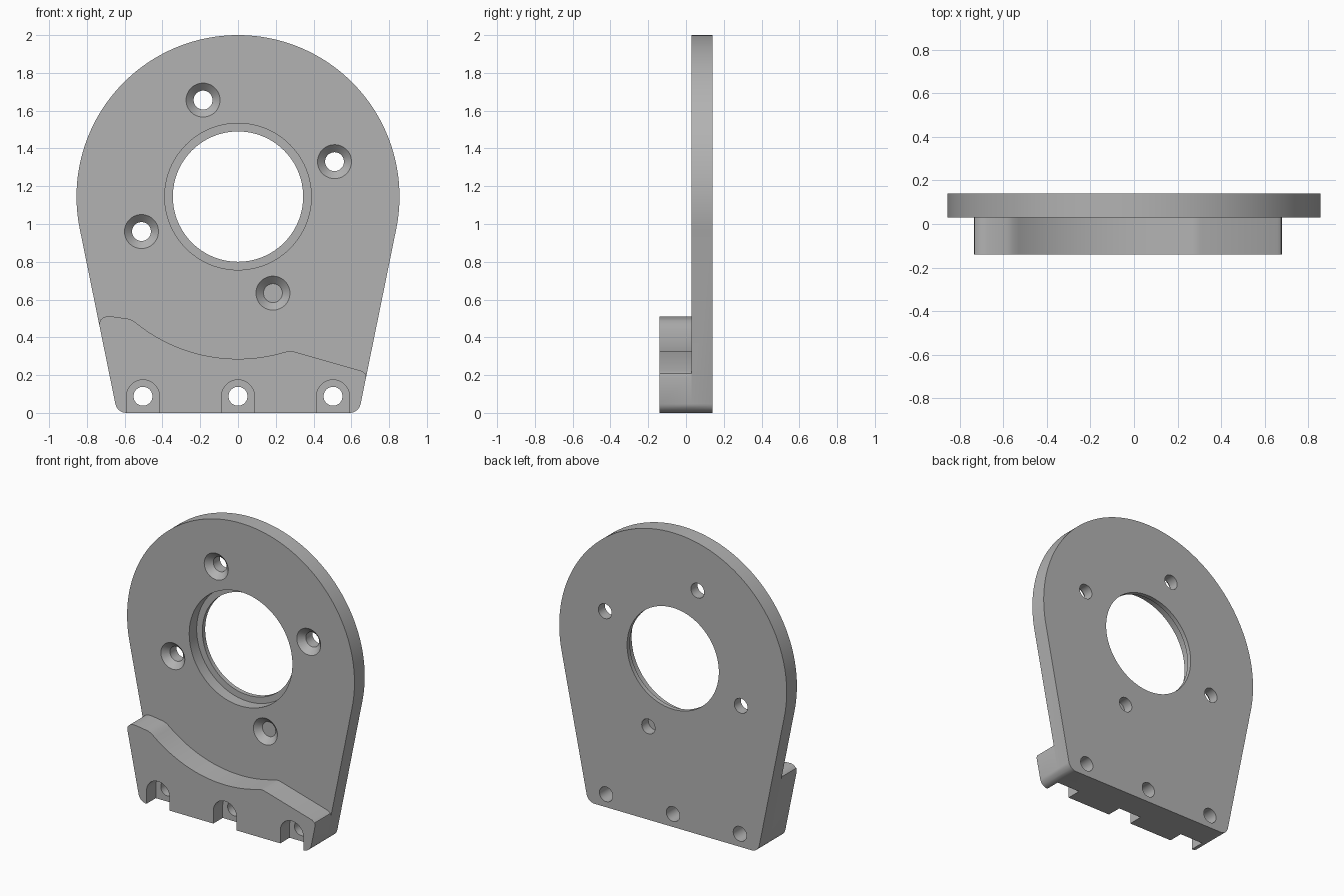
import bpy, bmesh, math
from mathutils import Matrix

cube = bpy.data.objects.get("Cube")
if cube:
    bpy.data.objects.remove(cube)

# Material
metal = bpy.data.materials.new("plain grey")
metal.use_nodes = True
GREY = (0.45, 0.45, 0.45, 1)
metal.diffuse_color = GREY
metal.node_tree.nodes["Principled BSDF"].inputs["Base Color"].default_value = GREY

# Main dimensions
FRONT, FACE, BACK = -0.14, 0.03, 0.14
CENTRE_Z, RADIUS = 1.145, 0.855
TAPER = math.radians(11.5)


def arc(cx, cz, r, start, end, n):
    """Points of an arc in the xz plane, angles in degrees."""
    angles = [math.radians(start + (end - start) * i / n) for i in range(n + 1)]
    return [(cx + r * math.cos(a), cz + r * math.sin(a)) for a in angles]


def side_x(z):
    """Half width of the tapered sides at height z."""
    tangent_z = CENTRE_Z - RADIUS * math.sin(TAPER)
    return RADIUS * math.cos(TAPER) - (tangent_z - z) * math.tan(TAPER)


def add_object(name, bm):
    bmesh.ops.recalc_face_normals(bm, faces=bm.faces)
    mesh = bpy.data.meshes.new(name)
    bm.to_mesh(mesh)
    bm.free()
    obj = bpy.data.objects.new(name, mesh)
    obj.data.materials.append(metal)
    bpy.context.collection.objects.link(obj)
    return obj


def extrude(name, outline, y0, y1):
    bm = bmesh.new()
    face = bm.faces.new([bm.verts.new((x, y0, z)) for x, z in outline])
    side = bmesh.ops.extrude_face_region(bm, geom=[face])["geom"]
    verts = [v for v in side if isinstance(v, bmesh.types.BMVert)]
    bmesh.ops.translate(bm, verts=verts, vec=(0, y1 - y0, 0))
    return add_object(name, bm)


def cone(name, x, z, r0, r1, y0, y1, segments=48):
    """Round cutter along y, radius r0 at y0 and r1 at y1."""
    bm = bmesh.new()
    place = Matrix.Translation((x, (y0 + y1) / 2, z)) @ Matrix.Rotation(-math.pi / 2, 4, "X")
    bmesh.ops.create_cone(bm, cap_ends=True, segments=segments, radius1=r0,
                          radius2=r1, depth=y1 - y0, matrix=place)
    return add_object(name, bm)


def combine(target, other, operation):
    mod = target.modifiers.new(operation.title(), "BOOLEAN")
    mod.operation, mod.solver, mod.object = operation, "EXACT", other
    bpy.context.view_layer.objects.active = target
    bpy.ops.object.modifier_apply(modifier=mod.name)
    bpy.data.objects.remove(other)


# Bottom corners shared by plate and block
corner = 0.06
corner_x = side_x(corner) - corner * 1.02
taper_deg = math.degrees(TAPER)
bottom = (arc(-corner_x, corner, corner, 180 + taper_deg, 270, 8)
          + arc(corner_x, corner, corner, 270, 360 - taper_deg, 8))

# Round-topped plate
plate = extrude("mounting_plate",
                bottom + arc(0, CENTRE_Z, RADIUS, -taper_deg, 180 + taper_deg, 128),
                FACE, BACK)

# Stepped front block with a scoop concentric with the plate
right_end = [(side_x(0.19), 0.19), (0.674, 0.208), (0.656, 0.222)]
right_peak = [(0.305, 0.322), (0.285, 0.327), (0.265, 0.326)]
scoop = arc(0, CENTRE_Z, 0.859, 286.2, 231.9, 40)
left_peak = [(-0.555, 0.488), (-0.58, 0.498), (-0.67, 0.511), (-0.695, 0.511),
             (-0.715, 0.504), (-0.731, 0.489), (-side_x(0.465), 0.465)]
block = extrude("front_block", bottom + right_end + right_peak + scoop + left_peak,
                FRONT, FACE)
combine(plate, block, "UNION")
plate.name = "mounting_bracket"

# Large bore with a thin lip at the back
combine(plate, cone("bore", 0, CENTRE_Z, 0.345, 0.345, -0.3, 0.3, 96), "DIFFERENCE")
combine(plate, cone("counterbore", 0, CENTRE_Z, 0.388, 0.388, -0.1, 0.11, 96), "DIFFERENCE")

# Four countersunk holes
for x, z in [(-0.185, 0.511), (0.511, 0.185), (-0.511, -0.185), (0.185, -0.511)]:
    combine(plate, cone("hole", x, CENTRE_Z + z, 0.05, 0.05, -0.3, 0.3), "DIFFERENCE")
    combine(plate, cone("countersink", x, CENTRE_Z + z, 0.11, 0.05, FACE - 0.02, FACE + 0.04),
            "DIFFERENCE")

# Three base holes in arched slots
for x in (-0.503, 0, 0.503):
    arch = arc(x, 0.088, 0.087, 0, 180, 24) + [(x - 0.087, -0.1), (x + 0.087, -0.1)]
    combine(plate, extrude("slot", arch, FRONT - 0.1, FRONT + 0.1), "DIFFERENCE")
    combine(plate, cone("base_hole", x, 0.088, 0.05, 0.05, -0.3, 0.3), "DIFFERENCE")

# Shading
bpy.ops.object.select_all(action="DESELECT")
plate.select_set(True)
bpy.context.view_layer.objects.active = plate
bpy.ops.object.shade_smooth_by_angle(angle=math.radians(25))
